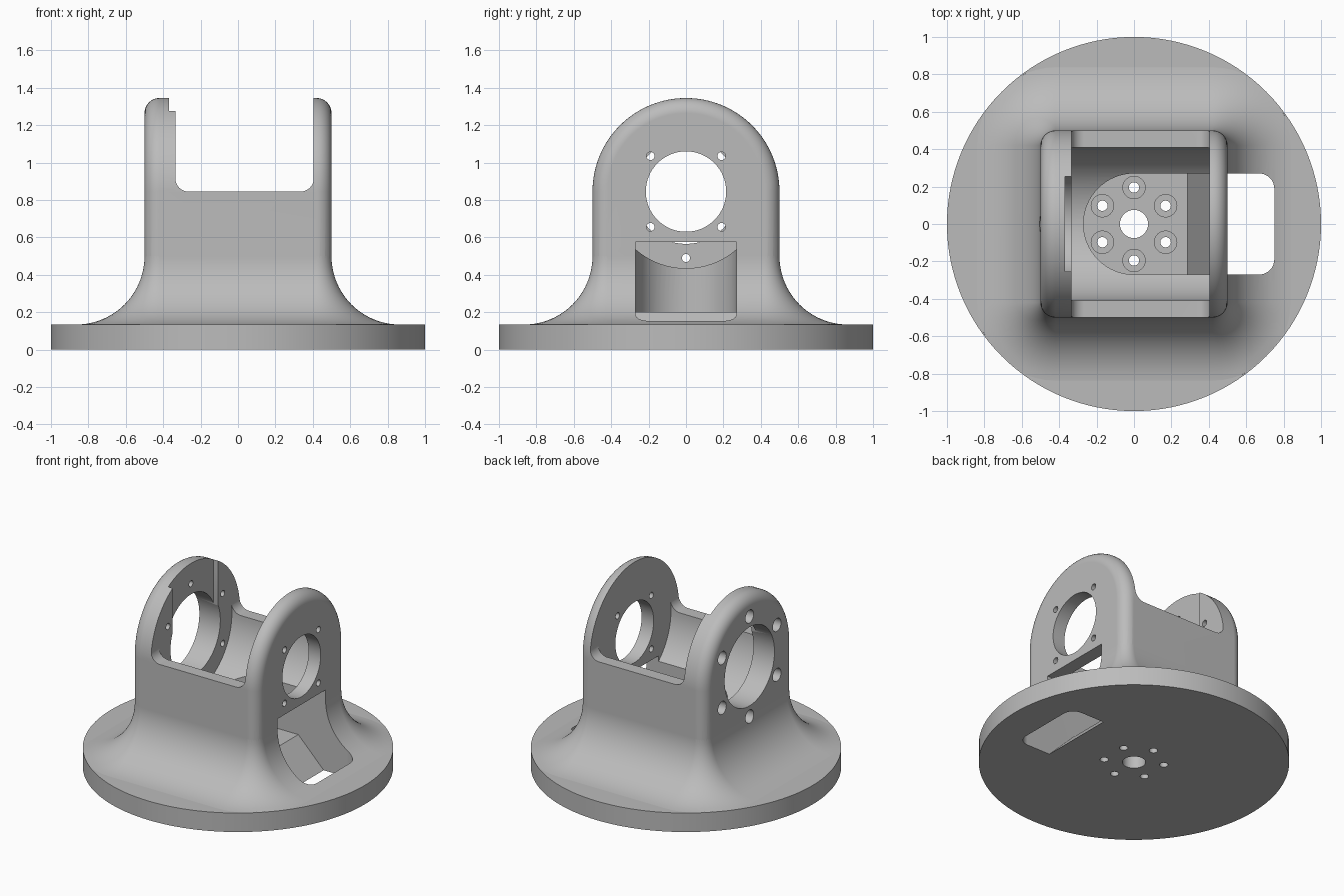
import bpy, bmesh
from math import sin, cos, pi, radians, hypot

if "Cube" in bpy.data.objects:
    bpy.data.objects.remove(bpy.data.objects["Cube"])

AXLE_Z = 0.845      # height of the pivot axis
BASE_TOP = 0.135
HALF = 0.5          # half width of the yoke
ROUND = 0.08        # rounding of the outer arm edges
FLARE = 0.365       # radius of the fillet into the base


def finish(name, bm):
    bmesh.ops.recalc_face_normals(bm, faces=bm.faces)
    mesh = bpy.data.meshes.new(name)
    bm.to_mesh(mesh)
    bm.free()
    obj = bpy.data.objects.new(name, mesh)
    bpy.context.collection.objects.link(obj)
    return obj


def loft(name, rings):
    """Skin equal-length rings of points and cap both ends."""
    bm = bmesh.new()
    rows = [[bm.verts.new(p) for p in ring] for ring in rings]
    n = len(rows[0])
    for a, b in zip(rows, rows[1:]):
        for i in range(n):
            j = (i + 1) % n
            bm.faces.new((a[i], a[j], b[j], b[i]))
    bm.faces.new(rows[0])
    bm.faces.new(rows[-1])
    return finish(name, bm)


def prism(name, outline, axis, lo, hi):
    """Extrude a flat outline along one axis."""
    place = {"x": lambda u, v, w: (w, u, v),
             "y": lambda u, v, w: (u, w, v),
             "z": lambda u, v, w: (u, v, w)}[axis]
    return loft(name, [[place(u, v, w) for u, v in outline] for w in (lo, hi)])


def arc(cx, cy, r, start, end, steps):
    return [(cx + r * cos(radians(start + (end - start) * i / steps)),
             cy + r * sin(radians(start + (end - start) * i / steps)))
            for i in range(steps + 1)]


def circle(cx, cy, r, steps=32):
    return arc(cx, cy, r, 0, 360, steps)[:-1]


def boolean(target, tool, operation="DIFFERENCE"):
    mod = target.modifiers.new("cut", "BOOLEAN")
    mod.operation, mod.object, mod.solver = operation, tool, "EXACT"
    bpy.context.view_layer.objects.active = target
    bpy.ops.object.modifier_apply(modifier=mod.name)
    bpy.data.objects.remove(tool)


# Round base plate
body = prism("yoke_base", circle(0, 0, 1, 128), "z", 0, BASE_TOP)


# Arched block with rounded rims
def arch(x, inset):
    r = HALF - inset
    pts = [(r, 0.2)] + arc(0, AXLE_Z, r, 0, 180, 64) + [(-r, 0.2)]
    return [(x, y, z) for y, z in pts]


quarter = [i * pi / 16 for i in range(9)]
rim = [(HALF - ROUND + ROUND * sin(t), ROUND * (1 - cos(t))) for t in quarter]
stations = [(-x, d) for x, d in reversed(rim)] + rim
boolean(body, loft("arched_block", [arch(x, d) for x, d in stations]), "UNION")


# Flared foot blending the block into the plate
def foot_ring(z, grow):
    c, pts = HALF - ROUND, []
    for k, (sx, sy) in enumerate([(1, 1), (-1, 1), (-1, -1), (1, -1)]):
        pts += arc(sx * c, sy * c, ROUND + grow, 90 * k, 90 * k + 90, 12)
    return [(x * s, y * s, z) for x, y in pts
            for s in [min(1, 0.995 / hypot(x, y))]]


rings = [foot_ring(BASE_TOP + FLARE + 0.02, -0.004)]
for i in range(21):
    t = i * pi / 40
    rings.append(foot_ring(BASE_TOP - 0.001 + FLARE * (1 - sin(t)),
                           FLARE * (1 - cos(t))))
rings.append(foot_ring(0.06, FLARE))
boolean(body, loft("flared_foot", rings), "UNION")

# Gap between the arms and round motor cradle
LEFT, RIGHT = -0.335, 0.405
gap = (arc(LEFT + 0.07, AXLE_Z + 0.07, 0.07, 180, 270, 8)
       + arc(RIGHT - 0.07, AXLE_Z + 0.07, 0.07, 270, 360, 8)
       + [(RIGHT, 1.6), (LEFT, 1.6)])
boolean(body, prism("arm_gap", gap, "y", -0.8, 0.8))
boolean(body, prism("cradle", circle(0, AXLE_Z, 0.41, 96), "x", LEFT, RIGHT))

# Cable channel: round pocket, ramp and slot through the plate
W = 0.27
plan = (arc(0, 0, W, 90, 270, 32)
        + arc(0.75 - ROUND, -W + ROUND, ROUND, 270, 360, 8)
        + arc(0.75 - ROUND, W - ROUND, ROUND, 0, 90, 8))
channel = prism("cable_channel", plan, "z", -0.1, 0.575)
ramp = [(-0.5, -0.3), (-0.5, 0.2), (0.285, 0.2), (0.485, 0), (0.785, -0.3)]
boolean(channel, prism("ramp", ramp, "y", -0.6, 0.6))
boolean(body, channel)

# Bearing holes and the slide-in recess
boolean(body, prism("small_bore", circle(0, AXLE_Z, 0.215, 64), "x", 0.3, 0.7))
boolean(body, prism("large_bore", circle(0, AXLE_Z, 0.28, 64), "x", -0.7, -0.2))
recess = [(-0.255, AXLE_Z), (0.255, AXLE_Z), (0.255, 1.6), (-0.255, 1.6)]
boolean(body, prism("recess", recess, "x", -0.37, -0.3))

# Four screw holes in the plain arm
for sy in (-1, 1):
    for sz in (-1, 1):
        hole = circle(sy * 0.19, AXLE_Z + sz * 0.19, 0.022, 16)
        boolean(body, prism("arm_screw", hole, "x", 0.3, 0.7))

# Six counterbored holes in the other arm and in the floor
for k in range(6):
    u, v = cos(pi / 6 + k * pi / 3), sin(pi / 6 + k * pi / 3)
    y, z = u * 0.355, AXLE_Z + v * 0.355
    boolean(body, prism("arm_hole", circle(y, z, 0.022, 16), "x", -0.7, -0.25))
    boolean(body, prism("arm_bore", circle(y, z, 0.046, 24), "x", -0.7, -0.43))
    x, y = u * 0.195, v * 0.195
    boolean(body, prism("floor_hole", circle(x, y, 0.028, 16), "z", -0.1, 0.3))
    boolean(body, prism("floor_bore", circle(x, y, 0.06, 24), "z", 0.1, 0.3))
boolean(body, prism("centre_hole", circle(0, 0, 0.075), "z", -0.1, 0.3))

# Plain grey finish
grey = bpy.data.materials.new("plain_grey")
grey.use_nodes = True
colour = (0.5, 0.5, 0.5, 1)
grey.diffuse_color = colour
grey.node_tree.nodes["Principled BSDF"].inputs["Base Color"].default_value = colour
body.data.materials.clear()
body.data.materials.append(grey)
for face in body.data.polygons:
    face.material_index = 0

bpy.ops.object.select_all(action="DESELECT")
body.select_set(True)
bpy.context.view_layer.objects.active = body
bpy.ops.object.shade_smooth_by_angle(angle=radians(30))
normals = body.modifiers.new("even_normals", "WEIGHTED_NORMAL")
normals.keep_sharp = True
